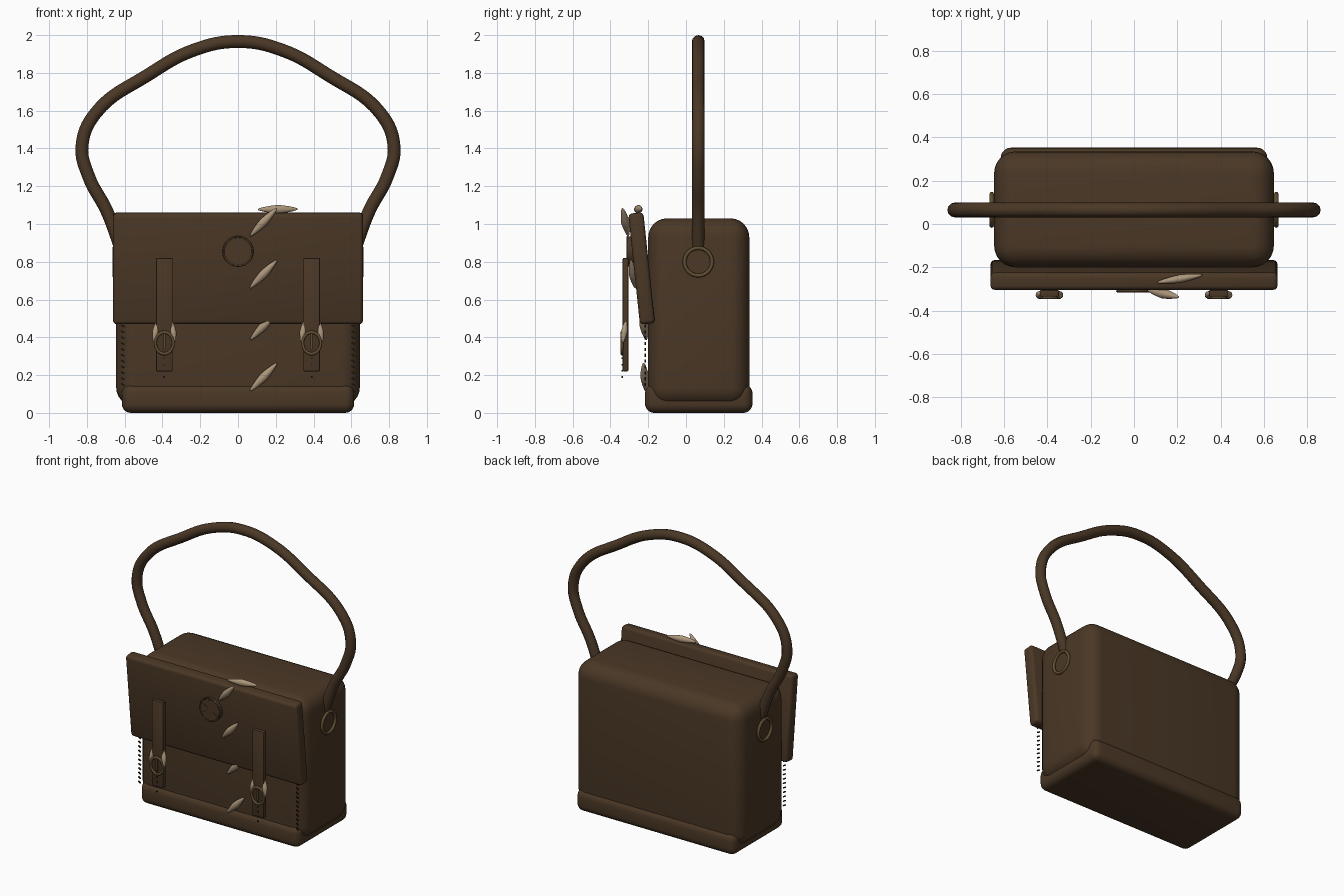
import bpy, math
from mathutils import Vector

if "Cube" in bpy.data.objects:
    bpy.data.objects.remove(bpy.data.objects["Cube"])


def material(name, rgb):
    m = bpy.data.materials.new(name)
    m.diffuse_color = (*rgb, 1)
    m.use_nodes = True
    m.node_tree.nodes["Principled BSDF"].inputs["Base Color"].default_value = m.diffuse_color
    return m


LEATHER = material("brown leather", (0.069, 0.039, 0.019))
BRASS = material("aged brass", (0.115, 0.075, 0.030))
TAN = material("tan feather", (0.42, 0.31, 0.20))
DARK = material("dark thread", (0.022, 0.014, 0.008))


def finish(name, mat, smooth=True):
    ob = bpy.context.object
    ob.name = name
    ob.data.materials.append(mat)
    if smooth:
        bpy.ops.object.shade_smooth_by_angle(angle=math.radians(40))
    return ob


def box(name, lo, hi, mat, bevel=0.0, segments=4, rot=(0, 0, 0)):
    lo, hi = Vector(lo), Vector(hi)
    bpy.ops.mesh.primitive_cube_add(size=1, location=(lo + hi) / 2, rotation=rot)
    ob = bpy.context.object
    ob.scale = hi - lo
    bpy.ops.object.transform_apply(location=False, rotation=False, scale=True)
    if bevel:
        mod = ob.modifiers.new("rounding", 'BEVEL')
        mod.width, mod.segments = bevel, segments
        bpy.ops.object.modifier_apply(modifier=mod.name)
    return finish(name, mat, bevel > 0)


def ring(name, loc, rot, major, minor, mat, scale=(1, 1, 1)):
    bpy.ops.mesh.primitive_torus_add(location=loc, rotation=rot, major_radius=major,
                                     minor_radius=minor, major_segments=32, minor_segments=10)
    bpy.context.object.scale = scale
    return finish(name, mat)


def leaf(name, a, b, width, thick):
    """Slim pointed ellipsoid running from a to b."""
    a, b = Vector(a), Vector(b)
    bpy.ops.mesh.primitive_uv_sphere_add(segments=16, ring_count=12, radius=1, location=(a + b) / 2)
    ob = bpy.context.object
    half = (b - a).length / 2
    for v in ob.data.vertices:
        taper = 1 - 0.35 * abs(v.co.z)
        v.co = (v.co.x * width * taper, v.co.y * thick * taper, v.co.z * half)
    ob.rotation_euler = (b - a).to_track_quat('Z', 'Y').to_euler()
    return finish(name, TAN)


# Main bag and base trim
box("bag_body", (-0.645, -0.20, 0.035), (0.645, 0.335, 1.03), LEATHER, 0.10, 6)
box("base_trim", (-0.615, -0.217, 0.0), (0.615, 0.352, 0.152), LEATHER, 0.048, 5)

# Front flap, top leaning forward
box("front_flap", (-0.662, -0.275, 0.47), (0.662, -0.195, 1.06), LEATHER, 0.02, 3,
    (math.radians(6), 0, 0))

# Round emblem with raised spokes
bpy.ops.mesh.primitive_cylinder_add(vertices=40, radius=0.08, depth=0.034,
                                    location=(0, -0.295, 0.855), rotation=(math.pi / 2, 0, 0))
finish("emblem_disc", LEATHER)
ring("emblem_rim", (0, -0.310, 0.855), (math.pi / 2, 0, 0), 0.077, 0.005, LEATHER)
for i in range(6):
    t = math.radians(30 + 60 * i)
    x, z = 0.045 * math.cos(t), 0.855 + 0.045 * math.sin(t)
    box("emblem_spoke", (x - 0.022, -0.315, z - 0.003), (x + 0.022, -0.309, z + 0.003),
        LEATHER, rot=(0, -t, 0))

for s in (-1, 1):
    # Strap, buckle, prong, holes and hanging feathers
    cx = 0.39 * s
    box("strap", (cx - 0.044, -0.335, 0.22), (cx + 0.044, -0.305, 0.82), LEATHER, 0.005, 2)
    ring("buckle", (cx, -0.338, 0.37), (math.pi / 2, 0, 0), 0.052, 0.008, BRASS, (0.92, 1.1, 1))
    box("buckle_prong", (cx - 0.005, -0.344, 0.335), (cx + 0.005, -0.334, 0.42), BRASS)
    for i in range(6):
        z = 0.19 + 0.033 * i
        box("strap_hole", (cx - 0.004, -0.341, z - 0.004), (cx + 0.004, -0.333, z + 0.004), DARK)
    for k in (-1, 1):
        leaf("buckle_feather", (cx + 0.055 * k, -0.335, 0.37), (cx + 0.038 * k, -0.318, 0.49),
             0.017, 0.017)
    # Side ring for the handle
    ring("handle_ring", (0.656 * s, 0.065, 0.80), (0, math.pi / 2, 0), 0.073, 0.010, BRASS)
    # Slanted seam stitches down the front edge
    for i in range(11):
        z = 0.15 + 0.031 * i
        box("stitch", (0.61 * s - 0.010, -0.219, z - 0.004), (0.61 * s + 0.010, -0.211, z + 0.004),
            DARK, rot=(0, 0.5, 0))

# Feathers running down the front
for zc, yt, yb in ((1.01, -0.337, -0.305), (0.735, -0.292, -0.268),
                   (0.46, -0.235, -0.210), (0.19, -0.225, -0.213)):
    leaf("front_feather", (0.063, yb, zc - 0.075), (0.207, yt, zc + 0.075), 0.023, 0.023)
leaf("top_feather", (0.105, -0.27, 1.077), (0.317, -0.235, 1.079), 0.019, 0.023)

# Arched tube handle
half = [(0.625, 0.885), (0.695, 1.07), (0.79, 1.25), (0.826, 1.41), (0.755, 1.585),
        (0.475, 1.79), (0.23, 1.922)]
path = half + [(0, 1.966)] + [(-x, z) for x, z in reversed(half)]
curve = bpy.data.curves.new("handle", 'CURVE')
curve.dimensions = '3D'
curve.bevel_depth, curve.bevel_resolution = 0.034, 4
curve.resolution_u = 8
curve.use_fill_caps = True
sp = curve.splines.new('BEZIER')
sp.bezier_points.add(len(path) - 1)
for p, (x, z) in zip(sp.bezier_points, path):
    p.co = (x, 0.065, z)
    p.handle_left_type = p.handle_right_type = 'AUTO'
handle = bpy.data.objects.new("handle", curve)
bpy.context.collection.objects.link(handle)
curve.materials.append(LEATHER)
